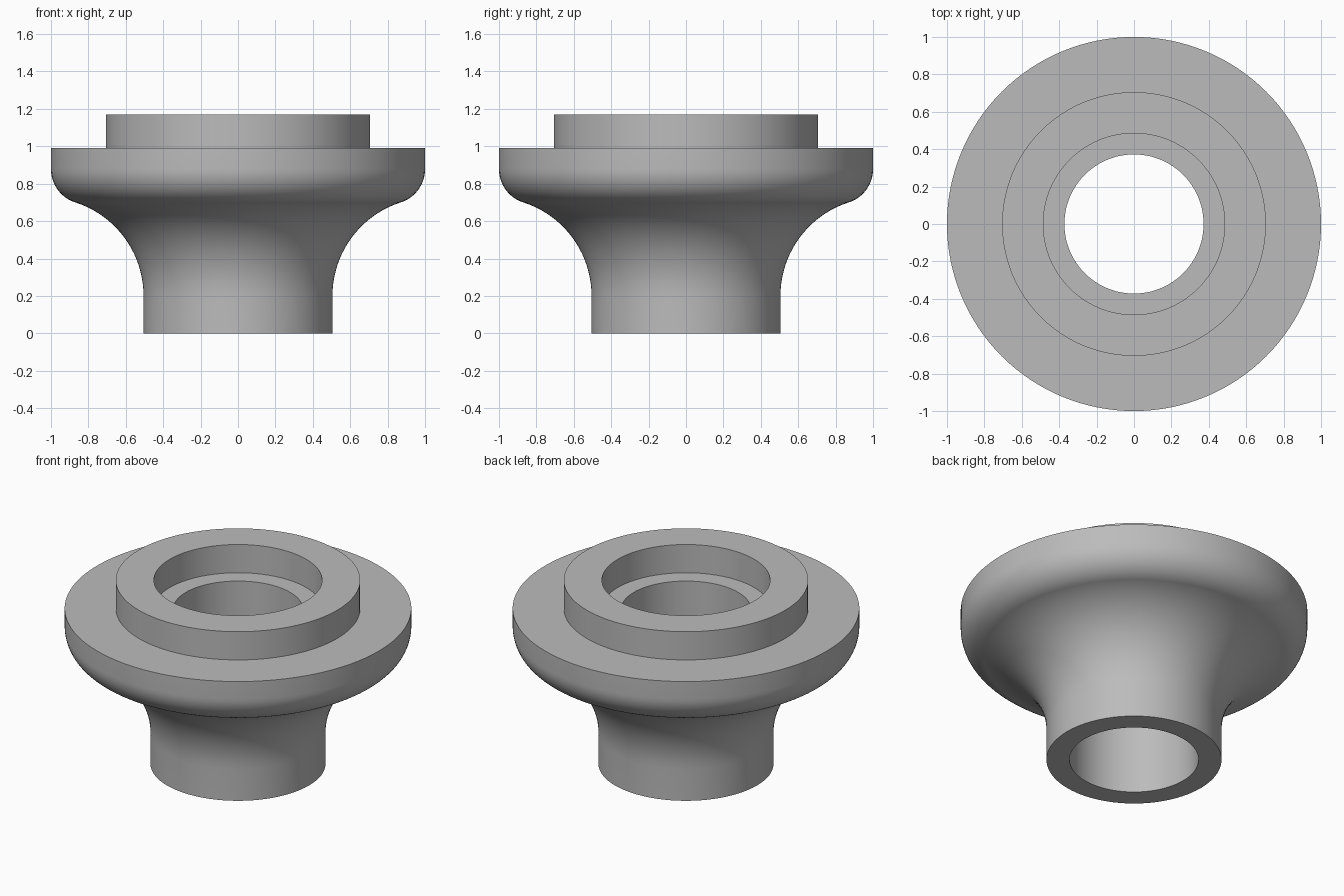
import bpy, bmesh
from math import cos, sin, radians, tau
from mathutils import Matrix, Vector

cube = bpy.data.objects.get("Cube")
if cube:
    bpy.data.objects.remove(cube, do_unlink=True)

SEGMENTS = 128

grey = bpy.data.materials.new("plain grey")
grey.use_nodes = True
colour = (0.5, 0.5, 0.5, 1)
grey.diffuse_color = colour
grey.node_tree.nodes["Principled BSDF"].inputs["Base Color"].default_value = colour


def arc(centre, radius, start, end, steps):
    """Points (radius, height) along an arc, angles in degrees."""
    angles = [radians(start + (end - start) * i / steps) for i in range(steps + 1)]
    return [(centre[0] + radius * cos(a), centre[1] + radius * sin(a)) for a in angles]


def lathe(name, profile):
    """Turn a closed profile of (radius, height) points about the z axis."""
    bm = bmesh.new()
    rings = []
    for i in range(SEGMENTS):
        turn = Matrix.Rotation(tau * i / SEGMENTS, 3, 'Z')
        rings.append([bm.verts.new(turn @ Vector((r, 0, z))) for r, z in profile])
    for i, ring in enumerate(rings):
        following = rings[(i + 1) % SEGMENTS]
        for j in range(len(profile)):
            k = (j + 1) % len(profile)
            bm.faces.new((ring[j], following[j], following[k], ring[k]))
    bmesh.ops.recalc_face_normals(bm, faces=bm.faces)
    mesh = bpy.data.meshes.new(name)
    bm.to_mesh(mesh)
    bm.free()
    mesh.materials.append(grey)
    obj = bpy.data.objects.new(name, mesh)
    bpy.context.collection.objects.link(obj)
    bpy.ops.object.select_all(action='DESELECT')
    obj.select_set(True)
    bpy.context.view_layer.objects.active = obj
    bpy.ops.object.shade_smooth_by_angle(angle=radians(30))
    return obj


# Neck, concave flare and rounded flange edge
flare = arc((1.03, 0.2), 0.525, 180, 108, 20)
flange_edge = arc((0.813, 0.878), 0.187, -72, 0, 12)
# Collar on top, stepped recess and through bore
collar = [(1, 0.99), (0.705, 0.99), (0.705, 1.17), (0.485, 1.17)]
bore = [(0.485, 0.99), (0.372, 0.99), (0.372, 0)]

lathe("flanged_bushing", [(0.505, 0)] + flare + flange_edge + collar + bore)
